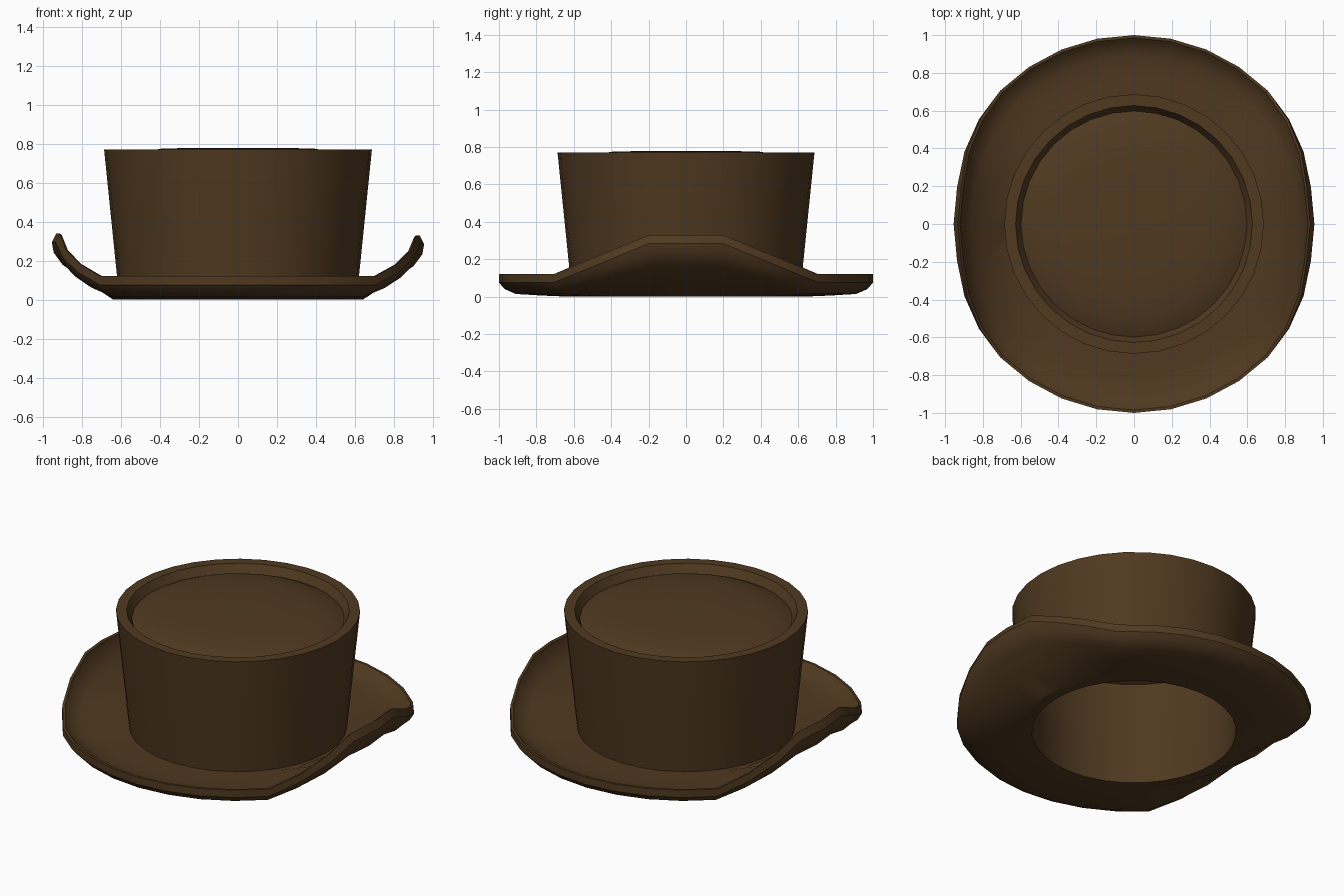
import bpy, bmesh, math

if "Cube" in bpy.data.objects:
    bpy.data.objects.remove(bpy.data.objects["Cube"])

SEGS = 32
felt = bpy.data.materials.new("brown_felt")
felt.diffuse_color = (0.08, 0.041, 0.0145, 1)
felt.use_nodes = True
felt.node_tree.nodes["Principled BSDF"].inputs["Base Color"].default_value = felt.diffuse_color


def lathe(name, profile, closed, shape=None):
    """Revolve (radius, z) points round the z axis; shape() may move each point."""
    bm = bmesh.new()
    rings = []
    for r, z in profile:
        ring = []
        for i in range(SEGS):
            a = 2 * math.pi * i / SEGS
            p = (r * math.cos(a), r * math.sin(a), z)
            ring.append(bm.verts.new(shape(p, r, a) if shape else p))
        rings.append(ring)
    pairs = list(zip(rings, rings[1:]))
    if closed:
        pairs.append((rings[-1], rings[0]))
    for lo, hi in pairs:
        for i in range(SEGS):
            j = (i + 1) % SEGS
            bm.faces.new((lo[i], lo[j], hi[j], hi[i]))
    bmesh.ops.remove_doubles(bm, verts=bm.verts[:], dist=1e-4)
    bmesh.ops.recalc_face_normals(bm, faces=bm.faces[:])
    mesh = bpy.data.meshes.new(name)
    bm.to_mesh(mesh)
    bm.free()
    mesh.materials.append(felt)
    ob = bpy.data.objects.new(name, mesh)
    bpy.context.collection.objects.link(ob)
    bpy.ops.object.select_all(action='DESELECT')
    ob.select_set(True)
    bpy.context.view_layer.objects.active = ob
    bpy.ops.object.shade_smooth_by_angle(angle=math.radians(30))
    return ob


def curl_sides(p, r, a):
    """Turn the left and right sides of the brim up and lean them inward."""
    x, y, z = p
    t = max(0.0, (r - 0.64) / 0.36)
    # full lift near the middle of each side, none from 45 degrees on
    k = (0.707 - abs(math.sin(a))) / (0.707 - 0.195)
    k = min(1.0, max(0.0, k))
    lift = 0.22 if x < 0 else 0.21
    squeeze = 0.045 * t + 0.5 * t * (z - 0.075)
    return (x * (1 - k * squeeze), y, z + lift * k * t)


# Brim: dished top with an upright edge band, rounded underside, curled sides
lathe("brim", [(0.575, 0.055), (0.64, 0.055), (0.8, 0.058), (0.89, 0.066),
               (0.95, 0.086), (0.985, 0.12), (1.0, 0.12),
               (1.0, 0.075), (0.97, 0.04), (0.91, 0.014), (0.78, 0.006),
               (0.64, 0.0), (0.575, 0.0)], True, curl_sides)

# Crown: domed top sunk in a raised rim, flared wall, hollow inside
lathe("crown", [(0, 0.779), (0.2, 0.779), (0.39, 0.775), (0.5, 0.757),
                (0.56, 0.74), (0.598, 0.722), (0.627, 0.771), (0.687, 0.771),
                (0.613, 0.045), (0.575, 0.045), (0.615, 0.66), (0.5, 0.695),
                (0.3, 0.715), (0, 0.72)], False)
